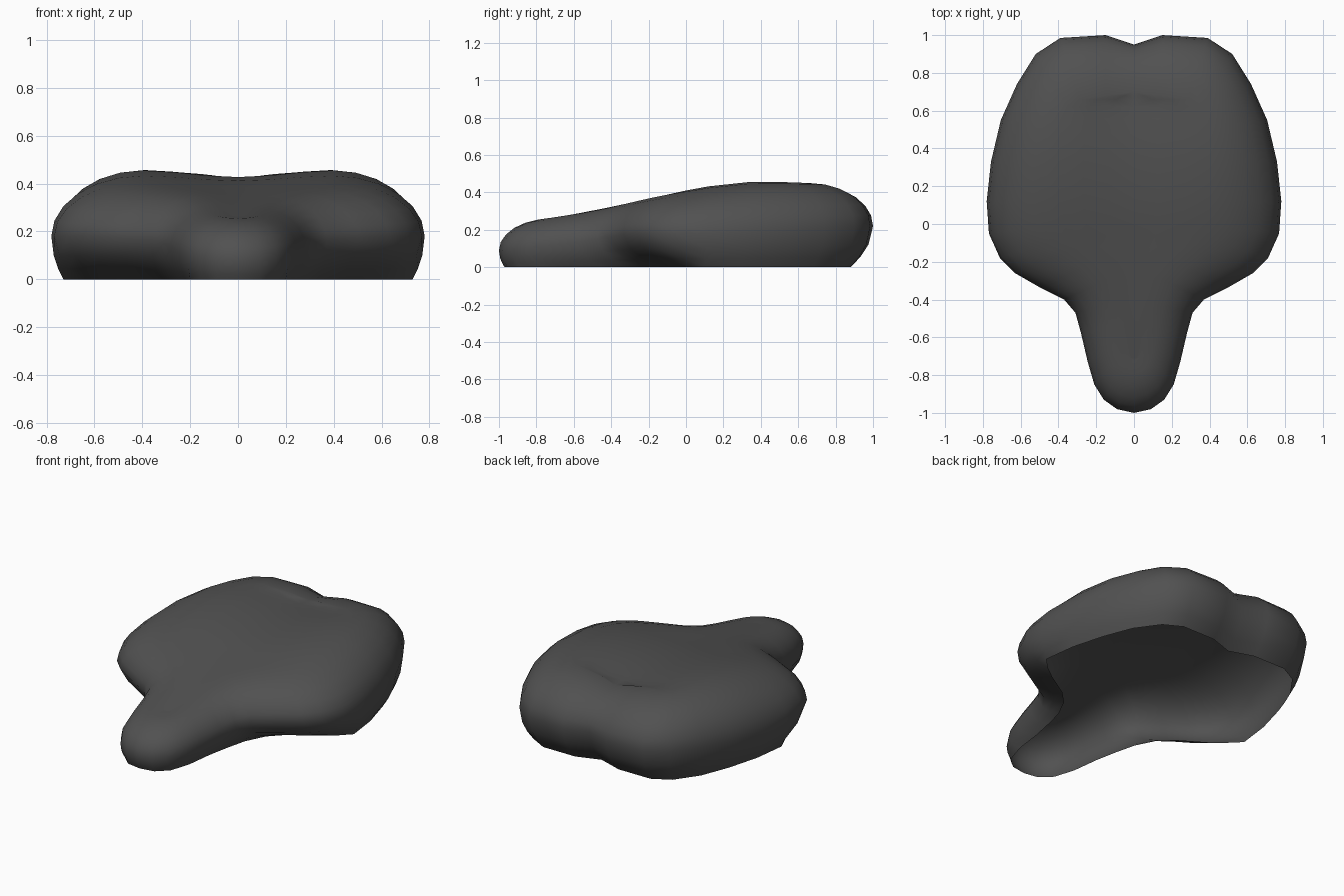
import bpy, bmesh, math

if "Cube" in bpy.data.objects:
    bpy.data.objects.remove(bpy.data.objects["Cube"])

mat = bpy.data.materials.new("dark grey")
mat.diffuse_color = (0.082, 0.082, 0.082, 1)
mat.use_nodes = True
mat.node_tree.nodes["Principled BSDF"].inputs["Base Color"].default_value = mat.diffuse_color

# Half outlines seen from above, back centre round to nose tip
WIDEST = [(0, .95), (.15, 1), (.39, .985), (.52, .9), (.62, .74), (.705, .55), (.757, .33),
          (.78, .12), (.768, -.05), (.71, -.18), (.63, -.26), (.5, -.335), (.37, -.4),
          (.31, -.47), (.28, -.58), (.245, -.73), (.21, -.85), (.16, -.93), (.09, -.98), (0, -1)]
BOTTOM = [(0, .83), (.15, .88), (.37, .88), (.48, .82), (.58, .68), (.65, .5), (.705, .3),
          (.73, .1), (.66, .03), (.58, -.03), (.5, -.08), (.42, -.13), (.34, -.21),
          (.28, -.33), (.25, -.45), (.22, -.6), (.2, -.76), (.16, -.89), (.09, -.955), (0, -.97)]
CROWN = [(0, .7), (.15, .68), (.29, .66), (.35, .62), (.38, .56), (.39, .48), (.4, .33),
         (.4, .12), (.38, 0), (.34, -.06), (.28, -.12), (.2, -.2), (.14, -.29),
         (.1, -.42), (.08, -.52), (.06, -.6), (.045, -.66), (.035, -.69), (.02, -.71), (0, -.72)]


def interp(table, v):
    for (a, p), (b, q) in zip(table, table[1:]):
        if v <= b:
            return p + (q - p) * max(0, (v - a) / (b - a))
    return table[-1][1]


def top_z(y):      # height of the crown along the saddle
    return interp([(-.72, .26), (-.4, .322), (0, .41), (.1, .43), (.38, .46), (.66, .45)], y)


def wide_z(y):     # height of the widest line
    return interp([(-1, .09), (-.6, .13), (-.3, .18), (.2, .18), (1, .22)], y)


def dip(y):        # depth of the centre groove
    return interp([(-.4, 0), (.1, .02), (.4, .03), (.7, .035)], y)


def column(i):
    """One strip of points from the bottom rim up to the centre line."""
    (bx, by), (wx, wy), (cx, cy) = BOTTOM[i], WIDEST[i], CROWN[i]
    zw = wide_z(wy)
    zc = top_z(cy) - (dip(cy) if cx == 0 else dip(cy) * .3 if i == 1 else 0)
    pts = []
    for s in (0, .25, .55, 1):                      # lower wall
        k = 1 - (1 - s) ** 2
        pts.append((bx + (wx - bx) * k, by + (wy - by) * k, zw * s))
    for d in (15, 30, 45, 60, 75, 90):              # rounded shoulder
        t = math.radians(d)
        k = 1 - math.cos(t)
        pts.append((wx + (cx - wx) * k, wy + (cy - wy) * k, zw + (zc - zw) * math.sin(t)))
    low = top_z(cy) - dip(cy)
    for f in (.67, .33, 0):                         # top, dipping to the groove
        g = (1 + math.cos(math.pi * f)) / 2
        pts.append((cx * f, cy, zc + (low - zc) * g))
    return pts


# Saddle shell, open underneath
bm = bmesh.new()
cols = [[bm.verts.new(p) for p in column(i)] for i in range(len(WIDEST))]
for a, b in zip(cols, cols[1:]):
    for j in range(len(a) - 1):
        bm.faces.new((a[j], a[j + 1], b[j + 1], b[j]))
ret = bmesh.ops.duplicate(bm, geom=bm.verts[:] + bm.edges[:] + bm.faces[:])
copies = [g for g in ret["geom"] if isinstance(g, bmesh.types.BMVert)]
for v in copies:
    v.co.x = -v.co.x
bmesh.ops.remove_doubles(bm, verts=bm.verts[:], dist=.0005)
bmesh.ops.recalc_face_normals(bm, faces=bm.faces[:])
bm.normal_update()
if sum(f.normal.z * f.calc_area() for f in bm.faces) < 0:
    bmesh.ops.reverse_faces(bm, faces=bm.faces[:])
for f in bm.faces:
    f.smooth = True
mesh = bpy.data.meshes.new("saddle_shell")
bm.to_mesh(mesh)
bm.free()
mesh.materials.append(mat)
bpy.context.collection.objects.link(bpy.data.objects.new("saddle_shell", mesh))
